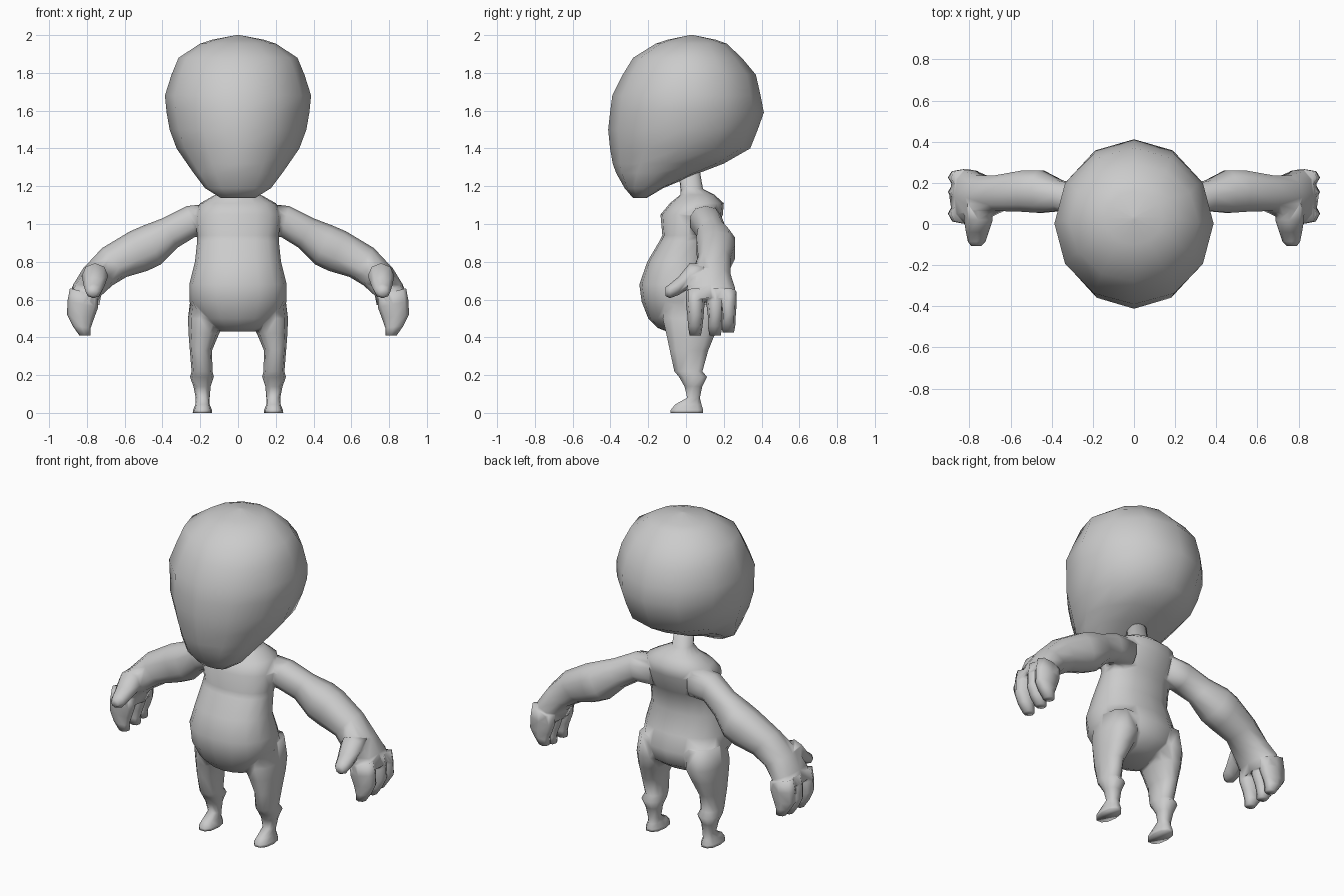
import bpy, bmesh, math
from mathutils import Vector

if "Cube" in bpy.data.objects:
    bpy.data.objects.remove(bpy.data.objects["Cube"])

skin = bpy.data.materials.new("grey_skin")
skin.diffuse_color = (0.6, 0.6, 0.6, 1)
skin.use_nodes = True
skin.node_tree.nodes["Principled BSDF"].inputs["Base Color"].default_value = skin.diffuse_color


def loft(name, rings, n, power=1.0):
    """Skin rings given as (centre, half axis u, half axis v); ends are capped."""
    bm = bmesh.new()
    loops = []
    for c, u, v in rings:
        loop = []
        for i in range(n):
            a = 2 * math.pi * i / n
            s, t = math.cos(a), math.sin(a)
            s = math.copysign(abs(s) ** power, s)
            t = math.copysign(abs(t) ** power, t)
            loop.append(bm.verts.new(c + u * s + v * t))
        loops.append(loop)
    for a, b in zip(loops, loops[1:]):
        for i in range(n):
            j = (i + 1) % n
            bm.faces.new((a[i], a[j], b[j], b[i]))
    bm.faces.new(loops[0])
    bm.faces.new(loops[-1])
    bmesh.ops.recalc_face_normals(bm, faces=bm.faces)
    me = bpy.data.meshes.new(name)
    bm.to_mesh(me)
    bm.free()
    me.materials.append(skin)
    ob = bpy.data.objects.new(name, me)
    bpy.context.collection.objects.link(ob)
    return ob


def span(x0, z0, x1, z1, y0, y1):
    """Ring between two points in the xz plane, reaching from y0 to y1."""
    p, q = Vector((x0, (y0 + y1) / 2, z0)), Vector((x1, (y0 + y1) / 2, z1))
    return (p + q) / 2, (q - p) / 2, Vector((0, (y1 - y0) / 2, 0))


def level(z, half, y0, y1):
    return span(-half, z, half, z, y0, y1)


def smooth(ob, angle):
    bpy.ops.object.select_all(action='DESELECT')
    ob.select_set(True)
    bpy.context.view_layer.objects.active = ob
    bpy.ops.object.shade_smooth_by_angle(angle=math.radians(angle))


# Head: big egg with a jutting chin and undercut back
head = loft("head", [level(*r) for r in (
    (1.137, .09, -.28, -.21), (1.19, .175, -.325, -.12), (1.27, .235, -.37, .07),
    (1.32, .27, -.388, .2), (1.4, .325, -.402, .34), (1.5, .362, -.412, .38),
    (1.59, .378, -.402, .412), (1.68, .387, -.39, .395), (1.79, .352, -.335, .37),
    (1.88, .315, -.28, .295), (1.955, .2, -.16, .215), (1.975, .14, -.1, .16),
    (2.0, .01, .02, .04))], 12)
smooth(head, 80)

# Torso with pot belly, shoulders and neck
body = loft("body", [level(*r) for r in (
    (.43, .09, -.1, .06), (.45, .15, -.15, .11), (.5, .21, -.2, .18),
    (.59, .258, -.235, .2), (.68, .258, -.247, .165), (.8, .228, -.205, .125),
    (.91, .216, -.14, .14), (.94, .216, -.125, .155), (1.05, .23, -.135, .195),
    (1.11, .2, -.085, .2), (1.155, .12, -.03, .15), (1.185, .058, -.03, .09),
    (1.3, .052, -.04, .07))], 16, .88)

parts = []
for side in (1, -1):
    def limb(name, rows, n, power=1.0):
        rings = [span(side * a, b, side * c, d, e, f) for a, b, c, d, e, f in rows]
        parts.append(loft(name, rings, n, power))

    # Leg with heel bump and small foot: z, outer x, inner x, front y, back y
    leg = ((.62, .25, .06, -.11, .17), (.5, .265, .06, -.13, .185),
           (.42, .262, .1, -.11, .16), (.33, .255, .138, -.09, .122),
           (.22, .246, .135, -.065, .09), (.19, .254, .128, -.04, .115),
           (.14, .236, .145, -.01, .088), (.08, .224, .15, .005, .075),
           (.045, .226, .15, -.06, .085), (.015, .238, .138, -.085, .095),
           (0, .24, .138, -.085, .095))
    limb("leg", [(o, z, i, z, f, b) for z, o, i, f, b in leg], 10, .85)

    # Arm down to the palm
    limb("arm", ((.13, 1.11, .13, .93, .02, .18), (.27, 1.095, .23, .93, .02, .19),
                 (.4, 1.03, .32, .875, .06, .215), (.5, .992, .41, .785, .05, .265),
                 (.57, .962, .48, .752, .055, .265), (.72, .872, .59, .72, .06, .24),
                 (.82, .765, .665, .675, .02, .24), (.872, .68, .725, .62, 0, .265),
                 (.898, .61, .735, .57, 0, .268)), 10, .85)

    # Three fingers curling down
    for y0, y1, lift in ((.0, .098, 0), (.108, .2, 0), (.18, .268, .015)):
        m = (y0 + y1) / 2
        limb("finger", ((.89, .66, .74, .62, y0, y1), (.903, .59, .74, .56, y0, y1),
                        (.905, .52, .762, .5, y0 + .008, y1 - .005),
                        (.875, .46 + lift, .78, .45 + lift, m - .038, m + .038),
                        (.84, .41 + lift, .78, .41 + lift, m - .03, m + .03)), 8, .8)

    # Thumb pointing forward: y, centre x, centre z, half width, half height
    thumb = ((.1, .76, .72, .07, .07), (.02, .757, .725, .07, .068),
             (-.04, .762, .672, .055, .048), (-.085, .765, .645, .043, .038),
             (-.108, .768, .642, .024, .024))
    parts.append(loft("thumb", [(Vector((side * x, y, z)), Vector((w, 0, 0)),
                                 Vector((0, 0, h))) for y, x, z, w, h in thumb], 8))

# Fuse limbs and torso into one skin
for p in parts:
    mod = body.modifiers.new("fuse", 'BOOLEAN')
    mod.operation = 'UNION'
    mod.solver = 'EXACT'
    mod.object = p
    bpy.context.view_layer.objects.active = body
    bpy.ops.object.modifier_apply(modifier=mod.name)
    bpy.data.objects.remove(p)
bm = bmesh.new()
bm.from_mesh(body.data)
bmesh.ops.remove_doubles(bm, verts=bm.verts, dist=.004)
bm.to_mesh(body.data)
bm.free()
smooth(body, 100)
